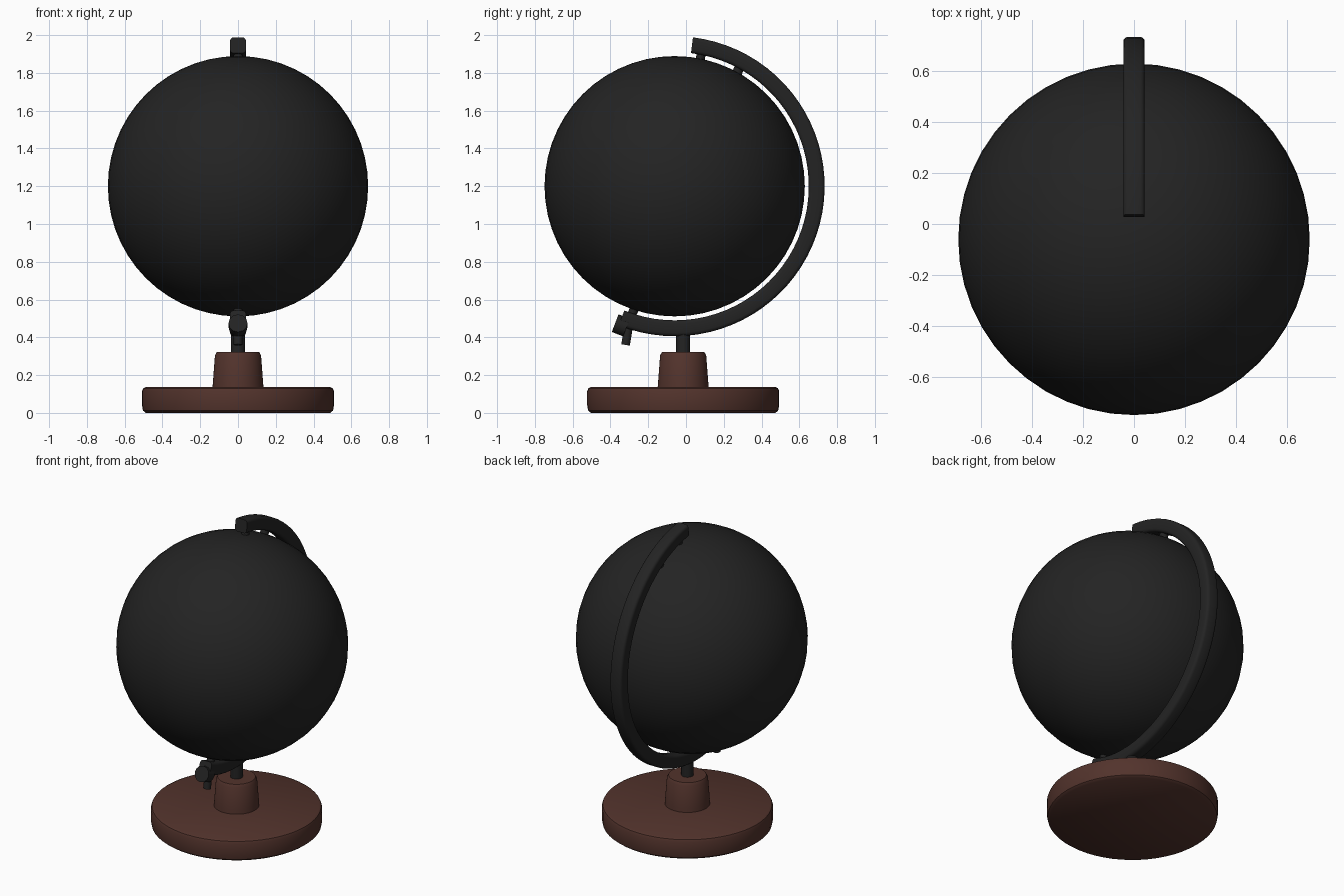
import bpy, bmesh, math
from mathutils import Vector

if "Cube" in bpy.data.objects:
    bpy.data.objects.remove(bpy.data.objects["Cube"])


def material(name, rgb):
    m = bpy.data.materials.new(name)
    m.diffuse_color = (*rgb, 1)
    m.use_nodes = True
    m.node_tree.nodes["Principled BSDF"].inputs["Base Color"].default_value = m.diffuse_color
    return m


BLACK = material("matte black", (0.017, 0.017, 0.017))
BROWN = material("dark brown wood", (0.085, 0.033, 0.025))
CENTRE = Vector((0, -0.06, 1.2))


def finish(name, bm, mat, angle=40):
    bmesh.ops.recalc_face_normals(bm, faces=bm.faces)
    me = bpy.data.meshes.new(name)
    bm.to_mesh(me)
    bm.free()
    ob = bpy.data.objects.new(name, me)
    bpy.context.collection.objects.link(ob)
    me.materials.append(mat)
    bpy.context.view_layer.objects.active = ob
    ob.select_set(True)
    bpy.ops.object.shade_smooth_by_angle(angle=math.radians(angle))
    ob.select_set(False)
    return ob


def loft(name, rings, mat, angle=40):
    """Skin a list of equal-length point rings and cap both ends."""
    bm = bmesh.new()
    vs = [[bm.verts.new(p) for p in r] for r in rings]
    n = len(vs[0])
    for a, b in zip(vs, vs[1:]):
        for i in range(n):
            j = (i + 1) % n
            bm.faces.new((a[i], a[j], b[j], b[i]))
    bm.faces.new(vs[0][::-1])
    bm.faces.new(vs[-1])
    return finish(name, bm, mat, angle)


def turned(name, profile, mat, y=-0.015, n=48):
    """Revolve (radius, z) pairs around a vertical axis."""
    return loft(name, [[(r * math.cos(2 * math.pi * i / n),
                         y + r * math.sin(2 * math.pi * i / n), z)
                        for i in range(n)] for r, z in profile], mat)


def rod(name, a, b, r, mat, n=12):
    """Straight round pin between two points of the y-z plane."""
    a, b = Vector((0, *a)), Vector((0, *b))
    d = (b - a).normalized()
    u, v = Vector((1, 0, 0)), d.cross(Vector((1, 0, 0)))
    ts = [2 * math.pi * i / n for i in range(n)]
    return loft(name, [[p + r * (math.cos(t) * u + math.sin(t) * v) for t in ts]
                       for p in (a, b)], mat)


# Globe ball, tilted with its axis
bm = bmesh.new()
bmesh.ops.create_uvsphere(bm, u_segments=48, v_segments=28, radius=0.689)
for v in bm.verts:
    v.co += CENTRE
globe = finish("globe_ball", bm, BLACK, 60)

# Meridian arm: rounded-square bar swept round the back of the globe
rings = []
half, corner = 0.042, 0.018
section = []
for k, (sx, sr) in enumerate([(1, 1), (-1, 1), (-1, -1), (1, -1)]):
    for s in range(4):
        t = math.radians(90 * k + 30 * s)
        section.append((sx * (half - corner) + corner * math.cos(t),
                        sr * (half - corner) + corner * math.sin(t)))
start, end, steps = -112, 83, 44
for i in range(steps + 1):
    a = math.radians(start + (end - start) * i / steps)
    radial = Vector((0, math.cos(a), math.sin(a)))
    mid = CENTRE + 0.752 * radial
    rings.append([mid + Vector((x, 0, 0)) + r * radial for x, r in section])
loft("meridian_arm", rings, BLACK)

# End cap, pivot pins and the small knob under the lower end
rod("lower_end_cap", (-0.375, 0.475), (-0.315, 0.452), 0.05, BLACK)
rod("lower_pivot", (-0.31, 0.47), (-0.26, 0.58), 0.024, BLACK)
rod("lower_knob", (-0.32, 0.36), (-0.305, 0.45), 0.023, BLACK)
rod("upper_pivot", (0.07, 1.85), (0.092, 1.95), 0.024, BLACK)
rod("upper_brace", (0.26, 1.77), (0.29, 1.85), 0.026, BLACK)

# Stem, collar and base
turned("stem", [(0.037, 0.30), (0.037, 0.43)], BLACK, n=24)
turned("base_collar", [(0.136, 0.12), (0.133, 0.16), (0.122, 0.305),
                       (0.112, 0.322)], BROWN)
turned("base_disc", [(0.488, 0.0), (0.503, 0.012), (0.508, 0.04), (0.508, 0.115),
                     (0.502, 0.13), (0.488, 0.137)], BROWN, n=56)
